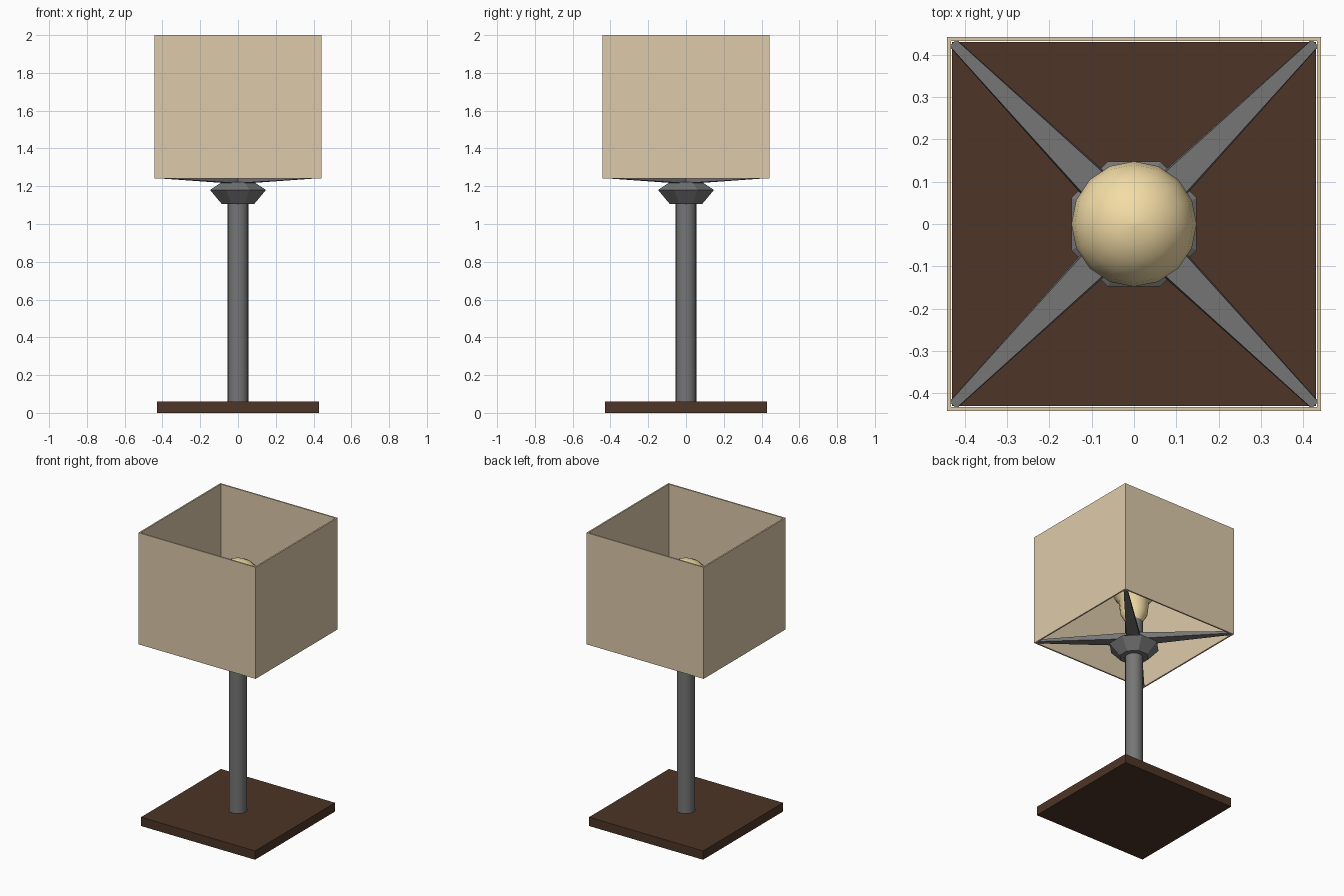
import bpy, bmesh, math
from mathutils import Matrix

if "Cube" in bpy.data.objects:
    bpy.data.objects.remove(bpy.data.objects["Cube"])


def material(name, rgb):
    m = bpy.data.materials.new(name)
    m.diffuse_color = (*rgb, 1)
    m.use_nodes = True
    m.node_tree.nodes["Principled BSDF"].inputs["Base Color"].default_value = m.diffuse_color
    return m


def finish(name, bm, mat=None, smooth=None):
    bmesh.ops.recalc_face_normals(bm, faces=bm.faces)
    mesh = bpy.data.meshes.new(name)
    bm.to_mesh(mesh)
    bm.free()
    ob = bpy.data.objects.new(name, mesh)
    bpy.context.collection.objects.link(ob)
    if mat:
        mesh.materials.append(mat)
    if smooth:
        bpy.ops.object.select_all(action='DESELECT')
        ob.select_set(True)
        bpy.context.view_layer.objects.active = ob
        bpy.ops.object.shade_smooth_by_angle(angle=math.radians(smooth))
    return ob


def loft(bm, rings):
    """Skin equal-length rings of points and cap both ends."""
    rings = [[bm.verts.new(p) for p in r] for r in rings]
    n = len(rings[0])
    for a, b in zip(rings, rings[1:]):
        for i in range(n):
            j = (i + 1) % n
            bm.faces.new((a[i], a[j], b[j], b[i]))
    bm.faces.new(rings[0][::-1])
    bm.faces.new(rings[-1])


def lathe(name, profile, sides, turn=0.0, mat=None, smooth=None):
    bm = bmesh.new()
    angles = [turn + 2 * math.pi * i / sides for i in range(sides)]
    loft(bm, [[(r * math.cos(a), r * math.sin(a), z) for a in angles]
              for r, z in profile])
    return finish(name, bm, mat, smooth)


wood = material("dark_wood", (0.075, 0.035, 0.02))
fabric = material("shade_fabric", (0.72, 0.59, 0.40))
glass = material("bulb_glass", (0.90, 0.72, 0.38))
metal = material("grey_metal", (0.18, 0.18, 0.18))

# Square base plate
bm = bmesh.new()
bmesh.ops.create_cube(bm, size=1, matrix=Matrix.Translation((0, 0, 0.03))
                      @ Matrix.Diagonal((0.86, 0.86, 0.06, 1)))
finish("base", bm, wood)

# Pole, octagonal collar and bulb socket
lathe("pole", [(0.056, 0.05), (0.056, 1.12)], 16, mat=metal, smooth=40)
k = 1 / math.cos(math.pi / 8)
lathe("collar", [(0.085 * k, 1.105), (0.148 * k, 1.18), (0.085 * k, 1.222)],
      8, math.pi / 8, metal)
lathe("socket", [(0.056, 1.21), (0.056, 1.36)], 16, mat=metal, smooth=40)

# Bulb: flared neck running into a round head
R, zc = 0.148, 1.617
profile = [(0.05, 1.355), (0.085, 1.415)]
for i in range(9):
    t = math.radians(-50 + i * 138 / 8)
    profile.append((R * math.cos(t), zc + R * math.sin(t)))
lathe("bulb", profile, 16, mat=glass, smooth=60)

# Four tapering arms reaching the shade corners
for i in range(4):
    bm = bmesh.new()
    loft(bm, [[(d, -w, z0), (d, w, z0), (d, w * 0.9, z1), (d, -w * 0.9, z1)]
              for d, w, z0, z1 in ((0.02, 0.045, 1.215, 1.262),
                                   (0.605, 0.012, 1.243, 1.258))])
    bm.transform(Matrix.Rotation(math.radians(45 + 90 * i), 4, 'Z'))
    finish("shade_arm_%d" % (i + 1), bm, metal)

# Open square shade with thin walls
bm = bmesh.new()
loops = []
for h, z in ((0.442, 1.24), (0.442, 2.0), (0.432, 2.0), (0.432, 1.24)):
    loops.append([bm.verts.new((x * h, y * h, z))
                  for x, y in ((-1, -1), (1, -1), (1, 1), (-1, 1))])
for a, b in zip(loops, loops[1:] + loops[:1]):
    for i in range(4):
        j = (i + 1) % 4
        bm.faces.new((a[i], a[j], b[j], b[i]))
finish("lampshade", bm, fabric)
